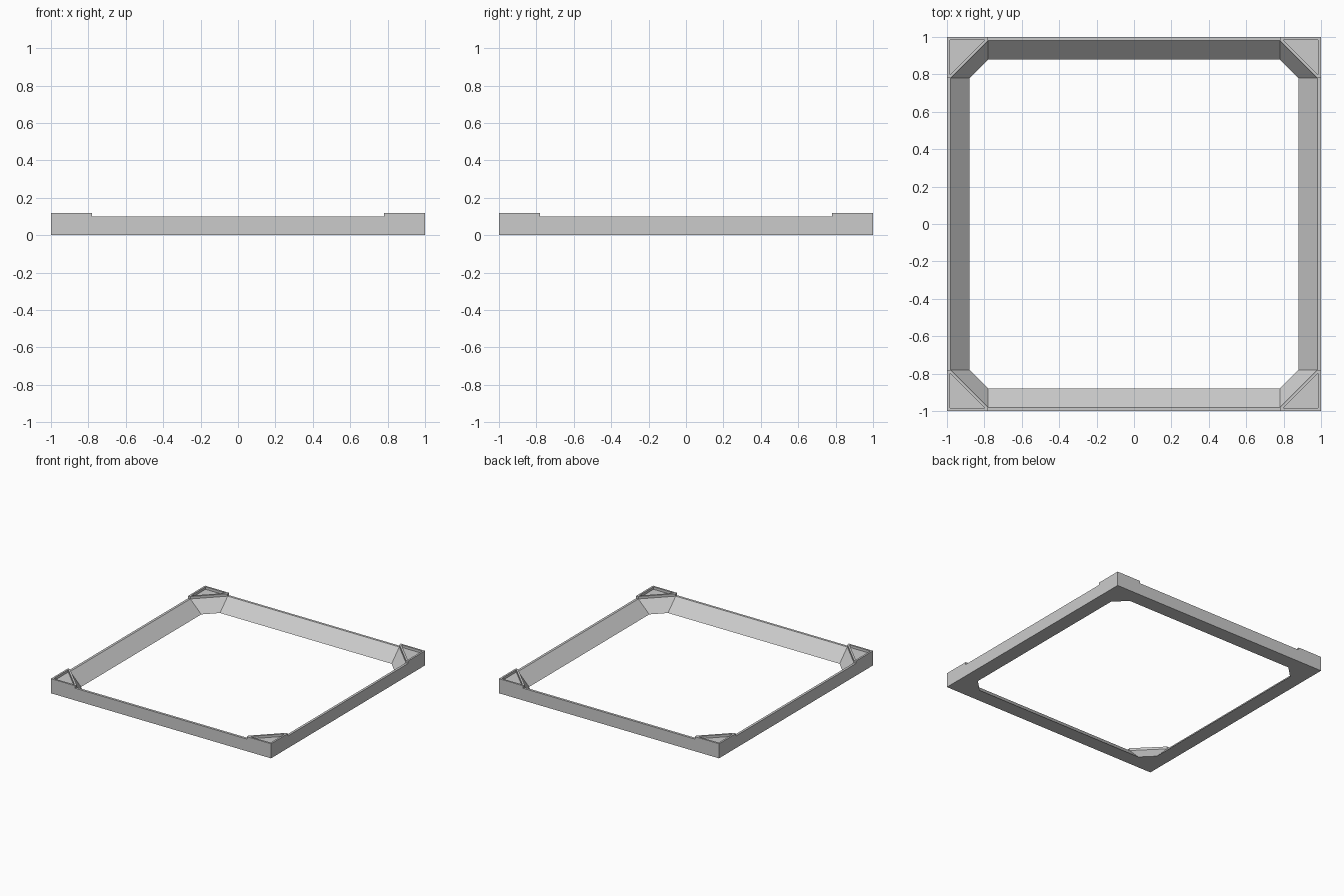
import bpy, bmesh

if "Cube" in bpy.data.objects:
    bpy.data.objects.remove(bpy.data.objects["Cube"])


def ring_object(name, rings, cyclic):
    """Bridge successive rings of points (equal counts) with quads."""
    bm = bmesh.new()
    loops = [[bm.verts.new(p) for p in ring] for ring in rings]
    pairs = list(zip(loops, loops[1:]))
    if cyclic:
        pairs.append((loops[-1], loops[0]))
    for a, b in pairs:
        n = len(a)
        for i in range(n):
            j = (i + 1) % n
            bm.faces.new((a[i], a[j], b[j], b[i]))
    bmesh.ops.recalc_face_normals(bm, faces=bm.faces[:])
    bmesh.ops.dissolve_limit(bm, angle_limit=0.001, verts=bm.verts[:], edges=bm.edges[:])
    mesh = bpy.data.meshes.new(name)
    bm.to_mesh(mesh)
    bm.free()
    obj = bpy.data.objects.new(name, mesh)
    bpy.context.collection.objects.link(obj)
    return obj


def four_corners(pts, z):
    """Turn a corner profile through four quarter turns into a closed ring."""
    ring = []
    for k in range(4):
        for x, y in pts:
            for _ in range(k):
                x, y = y, -x
            ring.append((x, y, z))
    return ring


# Square frame with inward sloping sides and chamfered inner corners
outer = [(0.78, 1), (1, 1), (1, 0.78)]
inner_top = [(0.78, 0.98), (0.88, 0.88), (0.98, 0.78)]
inner_bottom = [(0.78, 0.88), (0.83, 0.83), (0.88, 0.78)]
ring_object("frame", [four_corners(outer, 0), four_corners(outer, 0.1),
                      four_corners(inner_top, 0.1), four_corners(inner_bottom, 0)], True)

# Raised thin lip around each corner, leaving a shallow triangular pocket
lip_out = [(0.78, 1), (1, 1), (1, 0.78), (0.98, 0.78), (0.78, 0.98)]
lip_in = [(0.797, 0.985), (0.985, 0.985), (0.985, 0.797), (0.975, 0.807), (0.807, 0.975)]
for side, sx in (("left", -1), ("right", 1)):
    for end, sy in (("front", -1), ("back", 1)):
        rings = [[(x * sx, y * sy, z) for x, y in pts]
                 for pts, z in ((lip_out, 0.1), (lip_out, 0.12), (lip_in, 0.12), (lip_in, 0.1))]
        ring_object(f"corner_lip_{end}_{side}", rings, False)
